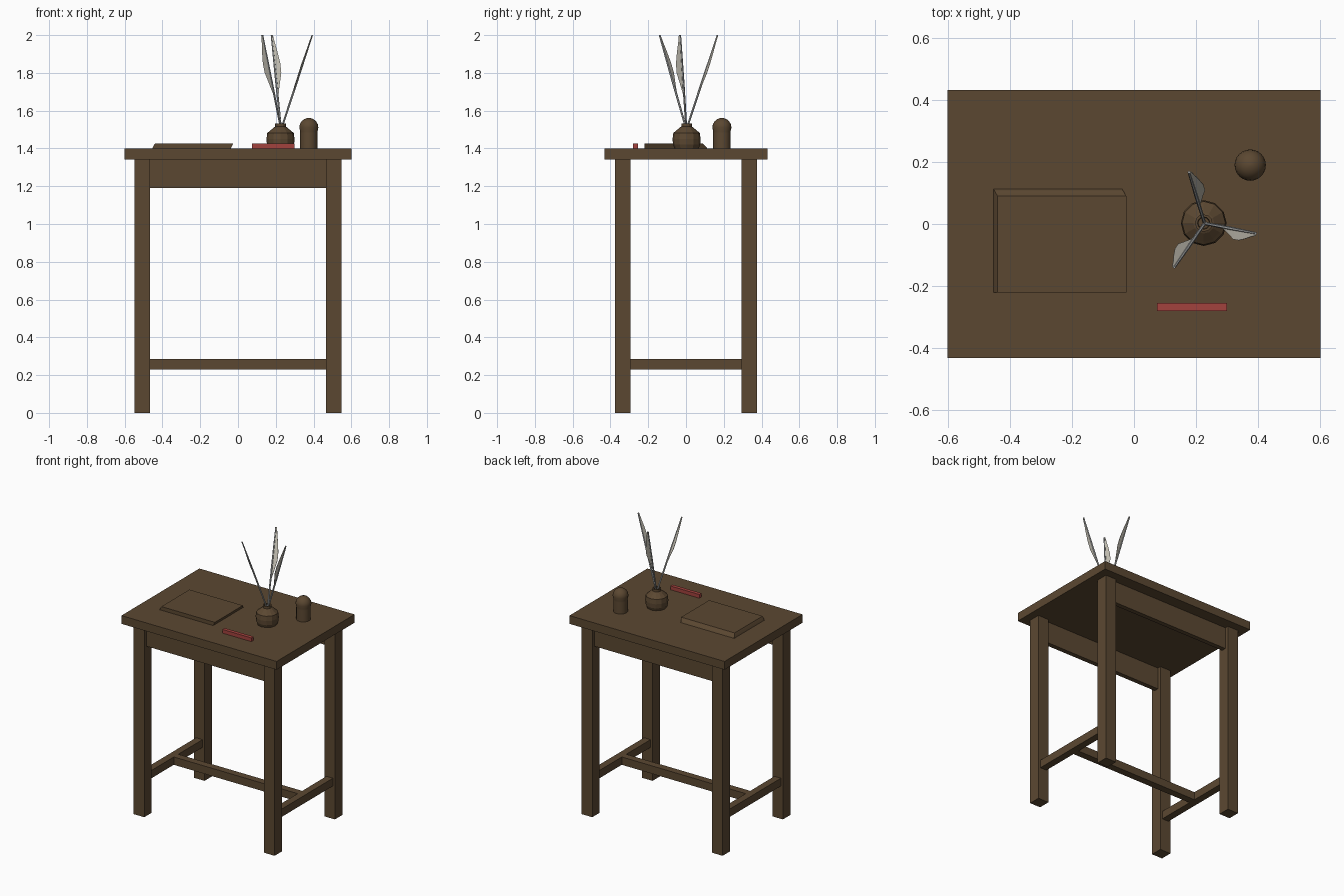
import bpy, bmesh, math
from mathutils import Vector

if "Cube" in bpy.data.objects:
    bpy.data.objects.remove(bpy.data.objects["Cube"])


def material(name, rgb):
    m = bpy.data.materials.new(name)
    m.diffuse_color = (*rgb, 1)
    m.use_nodes = True
    m.node_tree.nodes["Principled BSDF"].inputs["Base Color"].default_value = m.diffuse_color
    return m


WOOD = material("dark brown wood", (0.105, 0.064, 0.031))
RED = material("red wax", (0.36, 0.055, 0.048))
FEATHER = material("pale feather", (0.60, 0.57, 0.49))
SHAFT = material("grey quill shaft", (0.45, 0.46, 0.46))


def add_object(name, verts, faces, mats):
    me = bpy.data.meshes.new(name)
    me.from_pydata(verts, [], faces)
    bm = bmesh.new()
    bm.from_mesh(me)
    bmesh.ops.recalc_face_normals(bm, faces=bm.faces)
    bm.to_mesh(me)
    bm.free()
    ob = bpy.data.objects.new(name, me)
    bpy.context.collection.objects.link(ob)
    for m in mats:
        me.materials.append(m)
    return ob


def loft(name, rings, mat):
    """Solid through a list of equal-length rings, capped at both ends."""
    n = len(rings[0])
    verts = [p for r in rings for p in r]
    faces = [tuple(range(n)), tuple(range(len(verts) - n, len(verts)))]
    for i in range(len(rings) - 1):
        for j in range(n):
            k = (j + 1) % n
            faces.append((i * n + j, i * n + k, (i + 1) * n + k, (i + 1) * n + j))
    return add_object(name, verts, faces, [mat])


def rect(x0, x1, y0, y1, z):
    return [(x0, y0, z), (x1, y0, z), (x1, y1, z), (x0, y1, z)]


def box(name, x0, x1, y0, y1, z0, z1, mat=WOOD):
    return loft(name, [rect(x0, x1, y0, y1, z0), rect(x0, x1, y0, y1, z1)], mat)


def lathe(name, cx, cy, profile, sides, angle):
    rings = [[(cx + r * math.cos(2 * math.pi * i / sides),
               cy + r * math.sin(2 * math.pi * i / sides), z)
              for i in range(sides)] for r, z in profile]
    ob = loft(name, rings, WOOD)
    if angle:
        bpy.ops.object.select_all(action='DESELECT')
        ob.select_set(True)
        bpy.context.view_layer.objects.active = ob
        bpy.ops.object.shade_smooth_by_angle(angle=math.radians(angle))
    return ob


# Table
box("table_top", -0.602, 0.602, -0.432, 0.432, 1.342, 1.40)
for sx, side in ((-1, "left"), (1, "right")):
    for sy, end in ((-1, "front"), (1, "back")):
        x, y = sx * 0.506, sy * 0.334
        box(f"{end}_{side}_leg", x - 0.041, x + 0.041, y - 0.041, y + 0.041, 0, 1.342)
    x = sx * 0.506
    box(f"{side}_stretcher", x - 0.025, x + 0.025, -0.295, 0.295, 0.23, 0.285)
for sy, end in ((-1, "front"), (1, "back")):
    y = sy * 0.334
    box(f"{end}_apron", -0.466, 0.466, y - 0.016, y + 0.016, 1.19, 1.342)
box("centre_stretcher", -0.482, 0.482, -0.025, 0.025, 0.23, 0.285)

# Slanted stack of paper
loft("paper_stack", [rect(-0.453 + s, -0.038 + s, -0.221, yb, z) for s, yb, z in
                     ((0, 0.113, 1.40), (0.004, 0.106, 1.409),
                      (0.008, 0.098, 1.417), (0.013, 0.090, 1.426))], WOOD)

# Stick of sealing wax
box("wax_stick", 0.075, 0.30, -0.28, -0.255, 1.40, 1.426, RED)

# Domed stamp
dome = [(0.0505 * math.cos(a), 1.511 + 0.0505 * math.sin(a))
        for a in [math.radians(d) for d in (-25, 0, 20, 40, 60, 78, 89)]]
lathe("domed_stamp", 0.375, 0.19, [(0.046, 1.40), (0.046, 1.48)] + dome, 24, 35)

# Ink bottle
lathe("ink_bottle", 0.225, 0.003,
      [(0.064, 1.40), (0.072, 1.42), (0.074, 1.45), (0.070, 1.482), (0.060, 1.490),
       (0.034, 1.512), (0.028, 1.515), (0.028, 1.531), (0.020, 1.531), (0.018, 1.515)], 12, 0)

# Quills: a thin shaft with a vane on its clockwise side
VANE = [(0.36, 0.0), (0.48, 0.014), (0.60, 0.029), (0.70, 0.029),
        (0.82, 0.020), (0.92, 0.010), (1.0, 0.004)]
base = Vector((0.228, 0.002, 1.50))
for i, (tx, ty) in enumerate(((0.177, 0.167), (0.393, -0.030), (0.130, -0.140)), 1):
    tip = Vector((tx, ty, 2.0))
    d = tip - base
    w = Vector((d.y, -d.x, 0)).normalized()
    n = d.cross(w).normalized()
    rings = []
    for t, r in ((0, 0.005), (0.5, 0.006), (1, 0.004)):
        c = base + d * t
        rings.append([c + (w * math.cos(a) + n * math.sin(a)) * r
                      for a in [j * math.pi / 3 for j in range(6)]])
    loft(f"quill_shaft_{i}", rings, SHAFT)
    rings = []
    for t, wid in VANE:
        c = base + d * t
        o = w * (wid + 0.004)
        rings.append([c - n * 0.002, c + o - n * 0.001, c + o + n * 0.001, c + n * 0.002])
    loft(f"quill_vane_{i}", rings, FEATHER)
